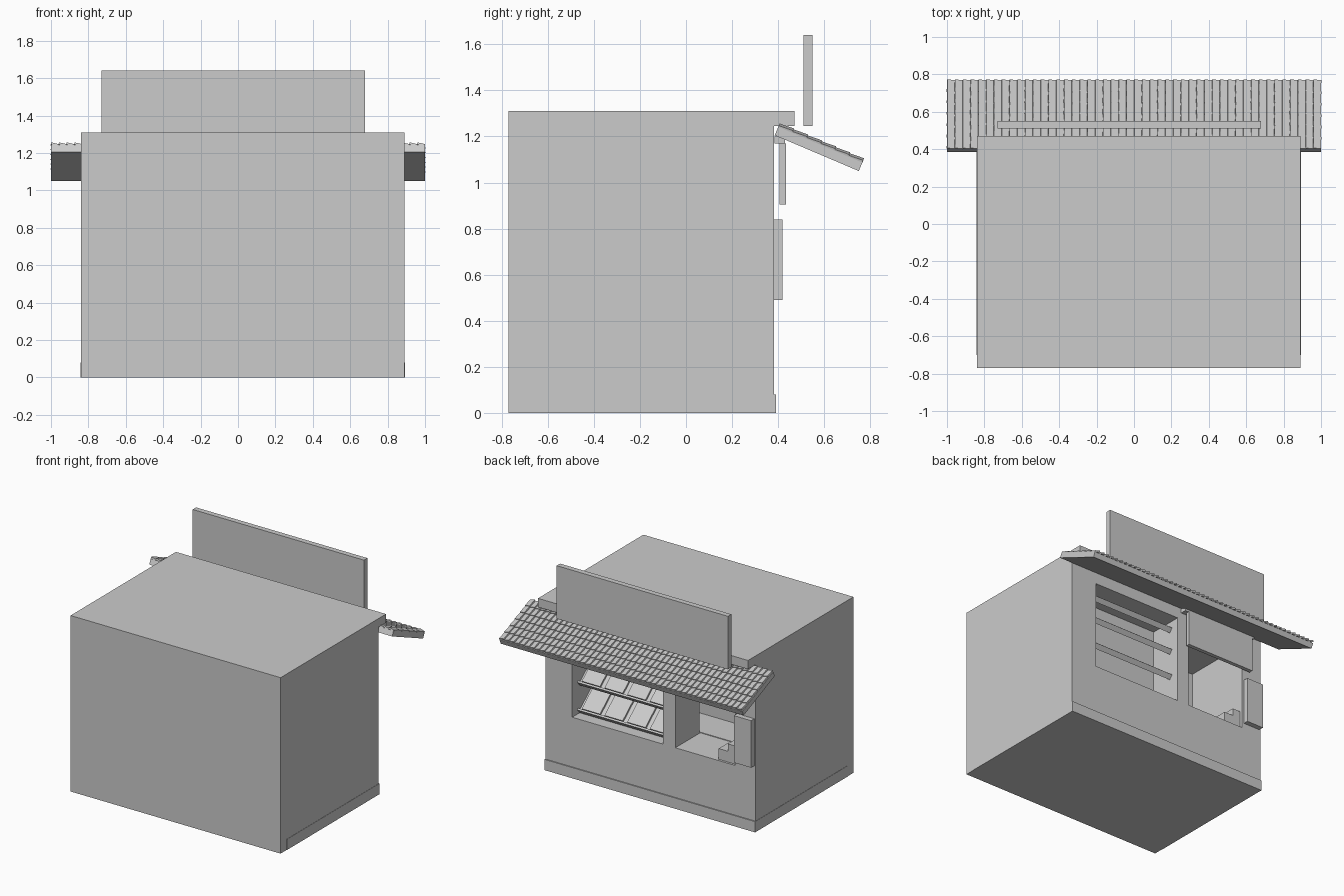
import bpy, bmesh
from math import radians, cos, sin, atan2
from mathutils import Matrix, Vector

if "Cube" in bpy.data.objects:
    bpy.data.objects.remove(bpy.data.objects["Cube"])


def add_box(bm, size, matrix):
    """Add one box of the given size, placed by a matrix."""
    bmesh.ops.create_cube(bm, size=1.0, matrix=matrix @ Matrix.Diagonal((*size, 1.0)))


def finish(name, bm):
    mesh = bpy.data.meshes.new(name)
    bm.to_mesh(mesh)
    bm.free()
    obj = bpy.data.objects.new(name, mesh)
    bpy.context.collection.objects.link(obj)
    return obj


def box(name, x, y, z):
    """Axis-aligned box from (min, max) pairs."""
    bm = bmesh.new()
    lo, hi = Vector((x[0], y[0], z[0])), Vector((x[1], y[1], z[1]))
    add_box(bm, hi - lo, Matrix.Translation((lo + hi) / 2))
    return finish(name, bm)


def cut(target, x, y, z):
    """Carve a box out of the target."""
    cutter = box("cutter", x, y, z)
    cutter.hide_render = True
    mod = target.modifiers.new("cut", 'BOOLEAN')
    mod.operation = 'DIFFERENCE'
    mod.solver = 'EXACT'
    mod.object = cutter
    bpy.context.view_layer.objects.active = target
    bpy.ops.object.modifier_apply(modifier=mod.name)
    bpy.data.objects.remove(cutter, do_unlink=True)


# Kiosk body with display window, serving hatch and the room behind
LEFT, RIGHT, BACK, FACE = -0.84, 0.89, -0.77, 0.382
body = box("kiosk_body", (LEFT, RIGHT), (BACK, FACE), (0, 1.31))
cut(body, (-0.08, 0.67), (0.12, 0.6), (0.45, 1.12))
cut(body, (-0.67, -0.18), (0.09, 0.6), (0.45, 1.12))
cut(body, (-0.67, 0.60), (-0.16, 0.10), (0.455, 1.12))

# Roof lip and plinth
box("roof_lip", (LEFT, RIGHT), (FACE - 0.005, 0.47), (1.245, 1.31))
box("plinth", (LEFT - 0.002, RIGHT + 0.002), (-0.70, 0.39), (0, 0.08))

# Blank sign boards and notice board
box("roof_sign", (-0.73, 0.68), (0.51, 0.55), (1.245, 1.64))
box("hatch_sign", (-0.72, -0.14), (0.405, 0.435), (0.905, 1.17))
box("hatch_sign_rail", (-0.74, -0.11), (0.385, 0.43), (1.17, 1.2))
box("notice_board", (-0.83, -0.688), (0.38, 0.42), (0.49, 0.84))

# Till on the counter
box("till_base", (-0.665, -0.525), (0.25, 0.365), (0.45, 0.53))
box("till_screen", (-0.665, -0.60), (0.25, 0.365), (0.53, 0.585))

# Tilted shelves with a lip and four magazines each
TILT = radians(-40)
shelves, magazines = bmesh.new(), bmesh.new()
for z in (0.455, 0.66, 0.865, 1.04):
    length = 0.20 if z < 1 else 0.10
    base = Matrix.Translation((0.295, 0.29, z)) @ Matrix.Rotation(TILT, 4, 'X')
    add_box(shelves, (0.75, length, 0.014), base @ Matrix.Translation((0, -length / 2, 0.007)))
    add_box(shelves, (0.75, 0.014, 0.04), base @ Matrix.Translation((0, 0, 0.02)))
    for i in range(4):
        x = -0.28 + i * 0.187
        add_box(magazines, (0.15, length - 0.03, 0.014),
                base @ Matrix.Translation((x, -length / 2, 0.021)))
finish("display_shelves", shelves)
finish("magazines", magazines)

# Sloping awning: slab plus overlapping rows of small tilted tiles
top, eave = Vector((0, 0.385, 1.205)), Vector((0, 0.75, 1.05))
run = (eave - top).length
slope = atan2(eave.z - top.z, eave.y - top.y)
frame = Matrix.Translation(top) @ Matrix.Rotation(slope, 4, 'X')
slab = bmesh.new()
add_box(slab, (2.0, run, 0.04), frame @ Matrix.Translation((0, run / 2, 0.02)))
finish("awning_slab", slab)

ROWS, COLS = 6, 48
pitch, step = 2.0 / COLS, run / ROWS
tiles = bmesh.new()
for r in range(ROWS):
    for c in range(COLS):
        place = (Matrix.Translation((-1 + (c + 0.5) * pitch, (r + 0.5) * step, 0.047))
                 @ Matrix.Rotation(radians(14), 4, 'Y')
                 @ Matrix.Rotation(radians(4), 4, 'X'))
        add_box(tiles, (pitch, step, 0.012), frame @ place)
finish("awning_tiles", tiles)
